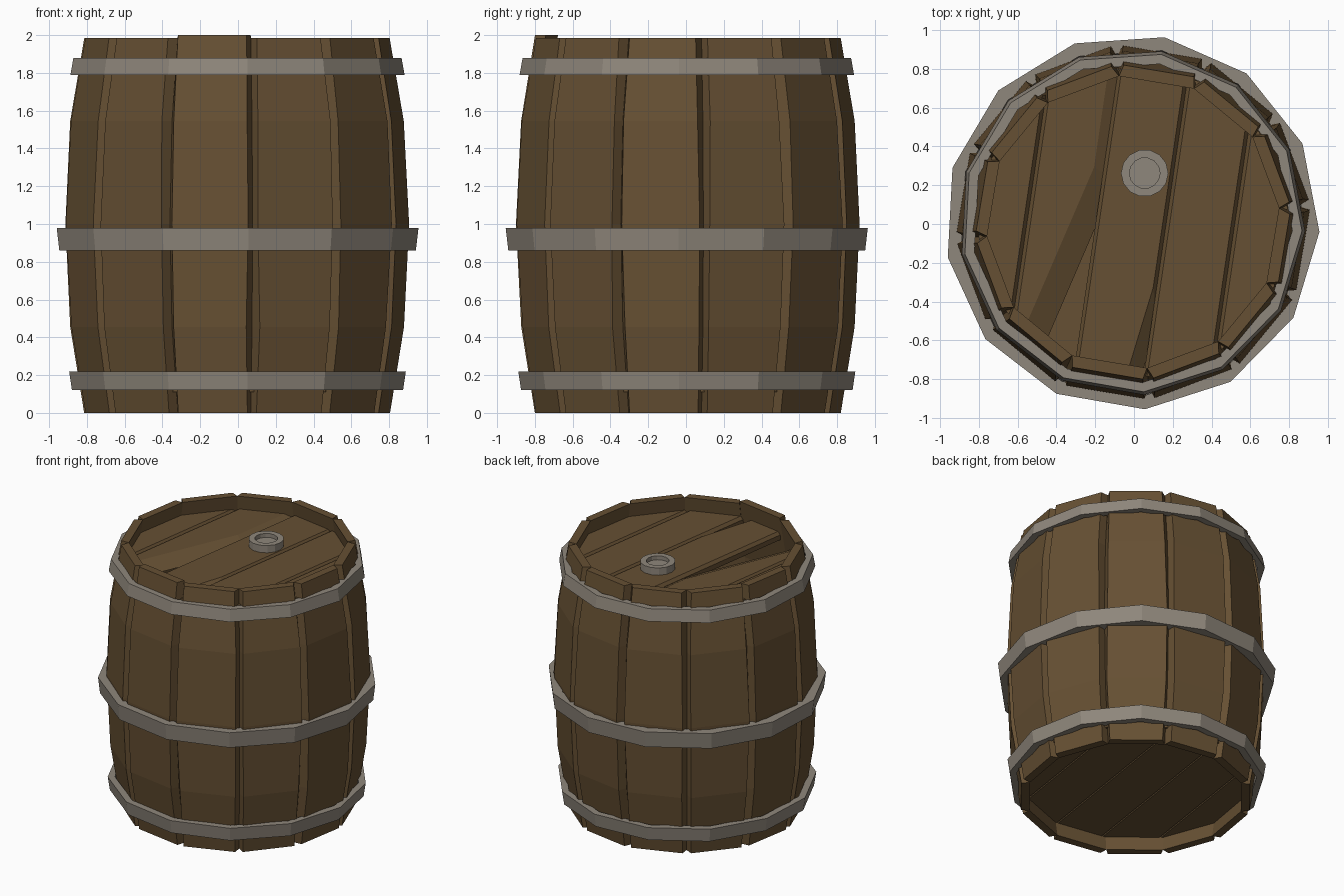
import bpy, bmesh, math, random
from mathutils import Vector, Matrix

random.seed(4)
cube = bpy.data.objects.get("Cube")
if cube:
    bpy.data.objects.remove(cube)


def material(name, color):
    m = bpy.data.materials.new(name)
    m.use_nodes = True
    m.diffuse_color = color
    m.node_tree.nodes["Principled BSDF"].inputs["Base Color"].default_value = color
    return m


WOOD = material("brown wood", (0.133, 0.08, 0.033, 1))
METAL = material("grey metal", (0.275, 0.242, 0.2, 1))

STAVES = 12
STEP = math.tau / STAVES
SEAM = math.radians(5.5)          # angle of the first gap between staves
CENTRE = Vector((-0.005, 0.01, 0))


def finish(name, bm, mat, location=CENTRE):
    bmesh.ops.recalc_face_normals(bm, faces=bm.faces)
    mesh = bpy.data.meshes.new(name)
    bm.to_mesh(mesh)
    bm.free()
    mesh.materials.append(mat)
    ob = bpy.data.objects.new(name, mesh)
    ob.location = location
    bpy.context.collection.objects.link(ob)
    return ob


def loft(bm, loops, closed=False):
    """Skin a list of point loops; cap the ends unless closed."""
    rings = [[bm.verts.new(p) for p in loop] for loop in loops]
    n = len(rings[0])
    pairs = list(zip(rings, rings[1:]))
    if closed:
        pairs.append((rings[-1], rings[0]))
    for a, b in pairs:
        for i in range(n):
            j = (i + 1) % n
            bm.faces.new((a[i], a[j], b[j], b[i]))
    if not closed:
        bm.faces.new(rings[0])
        bm.faces.new(rings[-1])


def slice_off(bm, co, normal):
    """Cut away everything on the normal side and close the hole."""
    geom = bm.verts[:] + bm.edges[:] + bm.faces[:]
    cut = bmesh.ops.bisect_plane(bm, geom=geom, plane_co=co, plane_no=Vector(normal).normalized(),
                                 clear_outer=True)["geom_cut"]
    edges = [e for e in cut if isinstance(e, bmesh.types.BMEdge)]
    if edges:
        bmesh.ops.holes_fill(bm, edges=edges, sides=0)


# Bulging staves: wedge section, wider inside so that V grooves remain outside
def stave(index):
    angle = SEAM + (index + 0.5) * STEP
    top = 2.0 if index == 8 else 1.985
    profile = [(0, 0.79), (0.455, 0.862), (1.0, 0.888), (1.545, 0.862), (top, 0.79)]
    turn = Matrix.Rotation(angle, 3, "Z")
    loops = []
    for z, r in profile:
        inner = r - 0.06
        half = r * math.tan(STEP / 2)
        left = half - 0.024 - random.uniform(0, 0.014)
        right = half - 0.024 - random.uniform(0, 0.014)
        base = inner * math.tan(STEP / 2)
        section = [(r, -right), (r, left), (inner, base), (inner, -base)]
        loops.append([turn @ Vector((x, y, z)) for x, y in section])
    bm = bmesh.new()
    loft(bm, loops)
    finish(f"stave_{index + 1}", bm, WOOD)


for i in range(STAVES):
    stave(i)


# Recessed end boards, cut from a disc and chamfered along the seams
SEAMS = [-0.9, -0.54, -0.19, 0.17, 0.52, 0.9]
TILT = math.radians(-8.4)


def end_board(name, index, face_z, up):
    lo, hi = SEAMS[index], SEAMS[index + 1]
    corners = [SEAM - TILT + k * STEP for k in range(STAVES)]
    disc = [Vector((0.8 * math.cos(a), 0.8 * math.sin(a), 0)) for a in corners]
    bm = bmesh.new()
    loft(bm, [[p + Vector((0, 0, z)) for p in disc] for z in (face_z - 0.06 * up, face_z)])
    chamfer = 0.018 if up > 0 else 0.006
    for edge, side in ((lo, -1), (hi, 1)):
        slice_off(bm, (edge, 0, face_z), (side, 0, 0))
        slice_off(bm, (edge - side * chamfer, 0, face_z), (side, 0, up * 0.8))
    # Worn corners on two top boards
    if up > 0 and index == 1:
        slice_off(bm, (hi - 0.05, 0.25, face_z), (0.45, -0.12, 1))
        slice_off(bm, (hi - 0.05, 0.1, face_z), (0.5, 0.0, 1))
    if up > 0 and index == 2:
        slice_off(bm, (hi - 0.045, -0.5, face_z), (0.8, -0.12, 1))
    bm.transform(Matrix.Rotation(TILT, 4, "Z"))
    finish(f"{name}_{index + 1}", bm, WOOD)


for i in range(len(SEAMS) - 1):
    end_board("top_board", i, 1.88, 1)
    end_board("bottom_board", i, 0.11, -1)


# Thirteen-sided iron hoops
def hoop(name, z0, z1, r0, r1, thick=0.05, sides=13, offset=-3.0, location=(-0.01, 0.01, 0)):
    bm = bmesh.new()
    section = [(r0, z0), (r1, z1), (r1 - thick, z1), (r0 - thick, z0)]
    loops = []
    for k in range(sides):
        a = math.radians(offset) + k * math.tau / sides
        loops.append([Vector((r * math.cos(a), r * math.sin(a), z)) for r, z in section])
    loft(bm, loops, closed=True)
    finish(name, bm, METAL, location)


hoop("lower_hoop", 0.12, 0.22, 0.885, 0.9)
hoop("middle_hoop", 0.86, 0.98, 0.953, 0.967, thick=0.07)
hoop("upper_hoop", 1.79, 1.88, 0.893, 0.877)

# Bung on the lid: a collar around a sunken plug
BUNG = (0.055, 0.262, 0)
hoop("bung_collar", 1.85, 1.935, 0.122, 0.122, thick=0.043, sides=14, offset=0, location=BUNG)
plug = bmesh.new()
bmesh.ops.create_cone(plug, cap_ends=True, segments=14, radius1=0.082, radius2=0.082, depth=0.05,
                      matrix=Matrix.Translation((0, 0, 1.88)))
finish("bung_plug", plug, METAL, BUNG)
